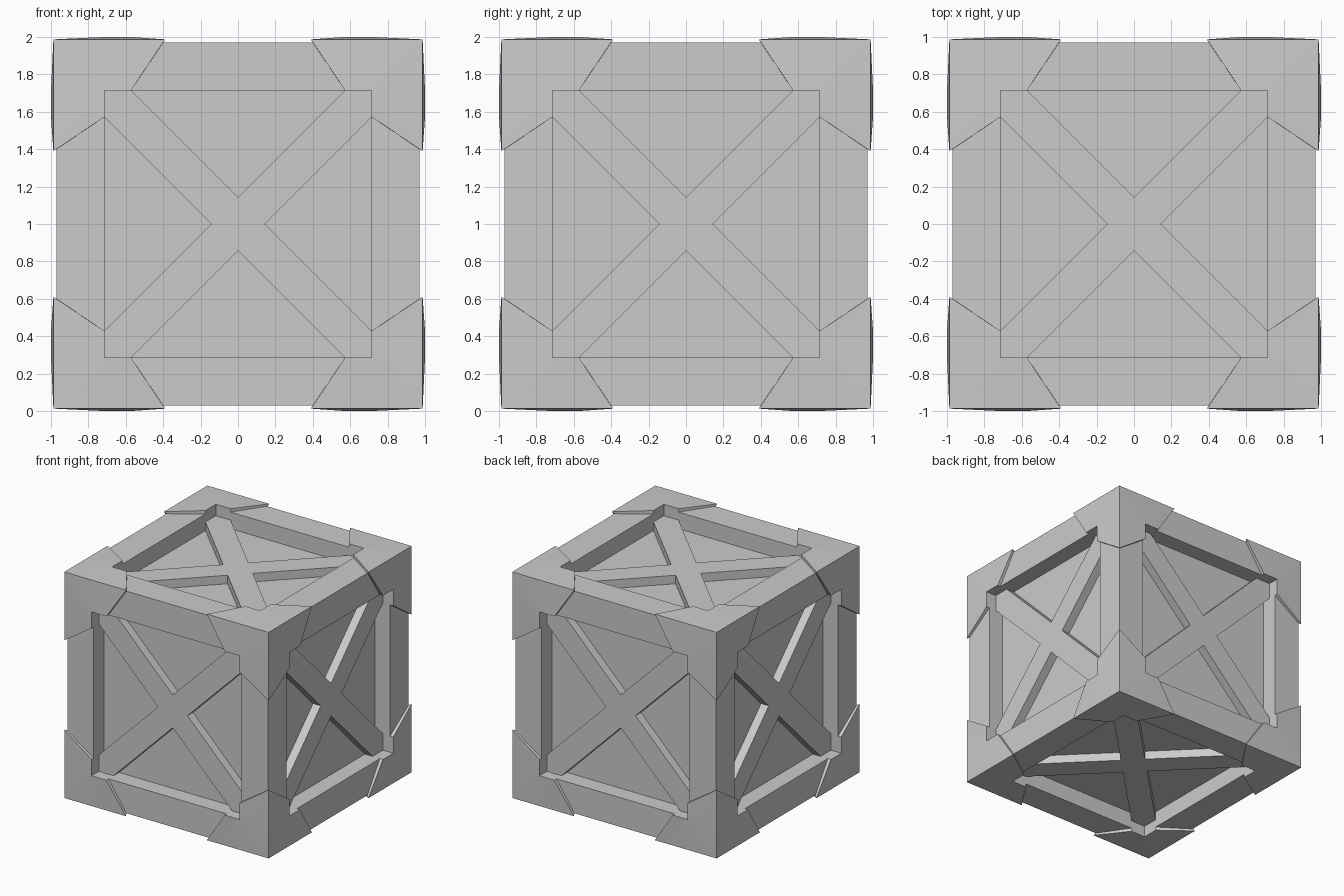
import bpy, bmesh
from mathutils import Vector

if "Cube" in bpy.data.objects:
    bpy.data.objects.remove(bpy.data.objects["Cube"])

F, OPEN, PANEL, BRACE = 0.97, 0.715, 0.825, 0.90   # frame face, opening, panel and brace levels
W = 0.143                                          # brace half width along the axes


def finish(bm, name, smooth=False):
    bmesh.ops.remove_doubles(bm, verts=bm.verts, dist=1e-4)
    bmesh.ops.recalc_face_normals(bm, faces=bm.faces)
    me = bpy.data.meshes.new(name)
    bm.to_mesh(me)
    bm.free()
    ob = bpy.data.objects.new(name, me)
    ob.location.z = 1
    bpy.context.collection.objects.link(ob)
    if smooth:
        bpy.ops.object.select_all(action='DESELECT')
        ob.select_set(True)
        bpy.context.view_layer.objects.active = ob
        bpy.ops.object.shade_smooth_by_angle(angle=0.4)
    return ob


def on_face(axis, sign, u, v, h):
    co = [0, 0, 0]
    co[axis], co[(axis + 1) % 3], co[(axis + 2) % 3] = sign * h, u, v
    return Vector(co)


# Frame: cube with every side inset and sunk to the panel level
bm = bmesh.new()
bmesh.ops.create_cube(bm, size=2 * F)
sides = list(bm.faces)
bmesh.ops.inset_individual(bm, faces=sides, thickness=F - OPEN, use_even_offset=True)
for f in bmesh.ops.extrude_discrete_faces(bm, faces=sides)['faces']:
    f.normal_update()
    bmesh.ops.translate(bm, verts=f.verts, vec=-f.normal * (F - PANEL))
finish(bm, "crate_frame")

# Cross braces: one X-shaped slab on each panel
arm = [(W, 0), (OPEN, OPEN - W), (OPEN, OPEN), (OPEN - W, OPEN)]
outline = []
for i in range(4):
    outline += arm
    arm = [(-v, u) for u, v in arm]
for axis in range(3):
    for sign in (-1, 1):
        bm = bmesh.new()
        top = [bm.verts.new(on_face(axis, sign, u, v, BRACE)) for u, v in outline]
        low = [bm.verts.new(on_face(axis, sign, u, v, PANEL)) for u, v in outline]
        bm.faces.new(top)
        bm.faces.new(low)
        for i in range(len(top)):
            j = (i + 1) % len(top)
            bm.faces.new((top[i], top[j], low[j], low[i]))
        finish(bm, f"cross_brace_{'xyz'[axis]}_{'low' if sign < 0 else 'high'}")

# Corner brackets: one slightly domed three-sided cap, mirrored to all corners
C, H, E = 0.987, 1.0, 0.39
edge = [(E, C, C), (OPEN - W, OPEN, H), (OPEN, OPEN, H), (OPEN, OPEN - W, H), (C, E, C)]
foot = [(E + .01, F, F), (OPEN - W, OPEN, F), (OPEN, OPEN, F), (OPEN, OPEN - W, F), (F, E + .01, F)]
bm = bmesh.new()
for axis in range(3):
    p = [bm.verts.new(on_face(axis, 1, *c)) for c in edge]
    q = [bm.verts.new(on_face(axis, 1, *c)) for c in foot]
    tip = bm.verts.new((C, C, C))
    bm.faces.new((tip, p[0], p[1], p[2]))
    bm.faces.new((tip, p[2], p[3], p[4]))
    for i in range(4):
        bm.faces.new((p[i], q[i], q[i + 1], p[i + 1]))
caps = finish(bm, "corner_brackets", smooth=True)
mod = caps.modifiers.new("mirror", 'MIRROR')
mod.use_axis = (True, True, True)
mod.use_mirror_merge = False
